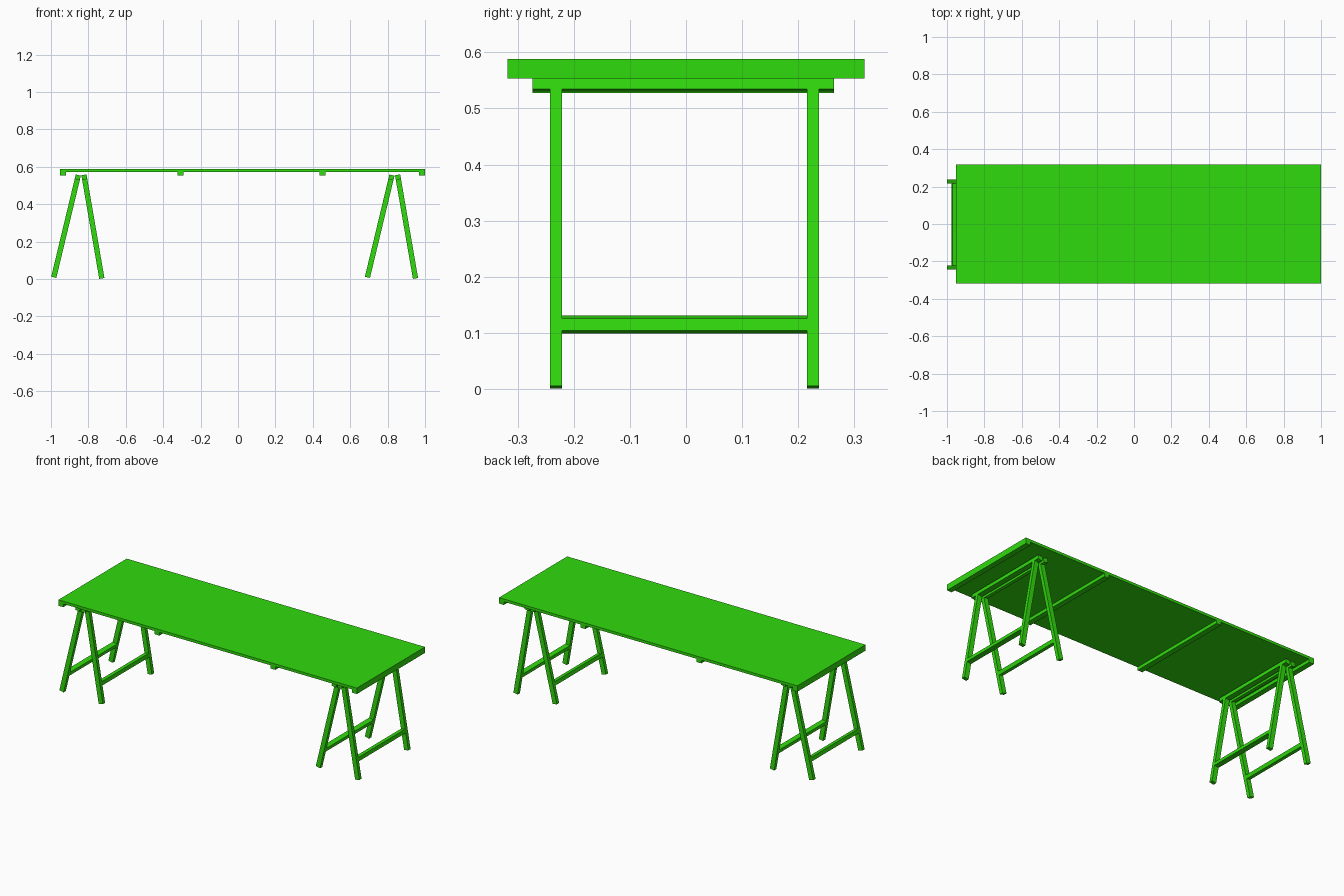
import bpy
from math import radians
from mathutils import Matrix, Vector

cube = bpy.data.objects.get("Cube")
if cube:
    bpy.data.objects.remove(cube, do_unlink=True)

green = bpy.data.materials.new("bright_green")
green.use_nodes = True
green.diffuse_color = (0.03, 0.7, 0.004, 1)
green.node_tree.nodes["Principled BSDF"].inputs["Base Color"].default_value = green.diffuse_color


def box(name, size, center, frame=Matrix()):
    """Flat-sided block, given in the coordinates of an optional frame."""
    bpy.ops.mesh.primitive_cube_add(size=1)
    obj = bpy.context.object
    obj.name = name
    obj.data.transform(frame @ Matrix.Translation(Vector(center)) @ Matrix.Diagonal((*size, 1)))
    obj.data.materials.append(green)
    return obj


# Table top with four cross battens underneath
LEFT, RIGHT, DEPTH = -0.951, 1.0, 0.637
SLAB_LOW, TOP = 0.572, 0.588
box("table_top", (RIGHT - LEFT, DEPTH, TOP - SLAB_LOW),
    ((LEFT + RIGHT) / 2, 0, (SLAB_LOW + TOP) / 2))
BATTEN = 0.032
for x in (LEFT + BATTEN / 2, -0.307, 0.451, RIGHT - BATTEN / 2):
    box("batten", (BATTEN, DEPTH, 0.019), (x, 0, 0.5625))

# Trestles: two tilted frames each, made of legs, a low bar and a top rail
THICK, LEG = 0.028, 0.021
LENGTH, RAIL = 0.562, 0.025
MID_Y, LEG_Y = -0.0025, 0.229


def trestle_frame(side, foot_x, foot_z, tilt):
    frame = Matrix.Translation((foot_x, MID_Y, foot_z)) @ Matrix.Rotation(radians(tilt), 4, "Y")
    leg_len = LENGTH - RAIL
    for s, end in ((-1, "front"), (1, "back")):
        box(f"{side}_{end}_leg", (THICK, LEG, leg_len), (0, s * LEG_Y, leg_len / 2), frame)
    box(f"{side}_low_bar", (THICK, 2 * LEG_Y - LEG, 0.022), (0, 0, 0.111), frame)
    box(f"{side}_top_rail", (THICK, 0.538, RAIL), (0, -0.0025, LENGTH - RAIL / 2), frame)


for side, shift in (("right", 0), ("left", 1.677)):
    trestle_frame(side + "_trestle_outer", -0.985 + shift, 0.009, 13.5)
    trestle_frame(side + "_trestle_inner", -0.728 + shift, 0.003, -9.8)
